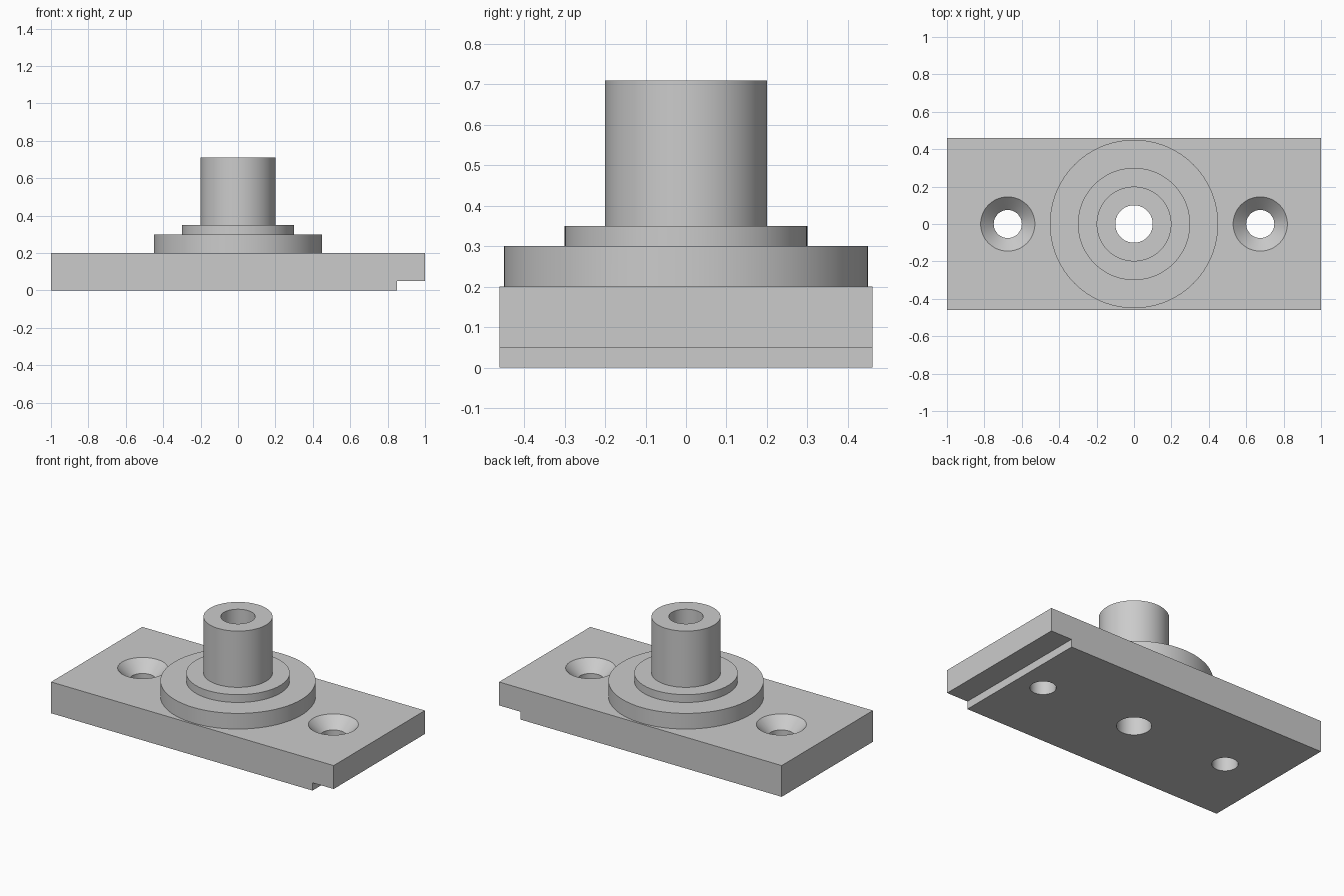
import bpy
import bmesh
import math

if "Cube" in bpy.data.objects:
    bpy.data.objects.remove(bpy.data.objects["Cube"], do_unlink=True)

HALF_DEPTH = 0.461
SCREW_X = 0.675

grey = bpy.data.materials.new("plain_grey")
grey.use_nodes = True
grey.diffuse_color = (0.6, 0.6, 0.6, 1)
grey.node_tree.nodes["Principled BSDF"].inputs["Base Color"].default_value = (0.6, 0.6, 0.6, 1)


def finish(name, bm):
    """Turn a bmesh into a named, coloured object."""
    bmesh.ops.remove_doubles(bm, verts=bm.verts, dist=1e-5)
    bmesh.ops.recalc_face_normals(bm, faces=bm.faces)
    mesh = bpy.data.meshes.new(name)
    bm.to_mesh(mesh)
    bm.free()
    mesh.materials.append(grey)
    obj = bpy.data.objects.new(name, mesh)
    bpy.context.collection.objects.link(obj)
    return obj


def extrude_profile(name, profile):
    """Extrude an (x, z) outline along y."""
    bm = bmesh.new()
    face = bm.faces.new([bm.verts.new((x, -HALF_DEPTH, z)) for x, z in profile])
    moved = bmesh.ops.extrude_face_region(bm, geom=[face])["geom"]
    verts = [g for g in moved if isinstance(g, bmesh.types.BMVert)]
    bmesh.ops.translate(bm, verts=verts, vec=(0, 2 * HALF_DEPTH, 0))
    return finish(name, bm)


def lathe(name, profile, x=0.0, steps=96):
    """Spin an (r, z) outline, starting and ending on the axis, about z."""
    bm = bmesh.new()
    verts = [bm.verts.new((r, 0, z)) for r, z in profile]
    edges = [bm.edges.new(pair) for pair in zip(verts, verts[1:])]
    bmesh.ops.spin(bm, geom=verts + edges, cent=(0, 0, 0), axis=(0, 0, 1),
                   angle=2 * math.pi, steps=steps, use_merge=True)
    bmesh.ops.translate(bm, verts=bm.verts, vec=(x, 0, 0))
    return finish(name, bm)


def combine(target, tool, operation):
    """Apply a boolean and discard the tool."""
    tool.hide_render = True
    mod = target.modifiers.new(tool.name, 'BOOLEAN')
    mod.operation = operation
    mod.solver = 'EXACT'
    mod.object = tool
    bpy.context.view_layer.objects.active = target
    bpy.ops.object.modifier_apply(modifier=mod.name)
    bpy.data.objects.remove(tool, do_unlink=True)


# Base plate with a step under its left end
plate = extrude_profile("mounting_plate", [
    (-1, 0), (0.85, 0), (0.85, 0.05), (1, 0.05), (1, 0.2), (-1, 0.2)])

# Stepped hub, sunk into the plate so both become one solid
hub = lathe("stepped_hub", [
    (0, 0.1), (0.45, 0.1), (0.45, 0.3), (0.3, 0.3), (0.3, 0.35),
    (0.2, 0.35), (0.2, 0.71), (0, 0.71)])
combine(plate, hub, 'UNION')

# Central bore through hub and plate
bore = lathe("bore_cutter", [(0, -0.1), (0.1, -0.1), (0.1, 0.9), (0, 0.9)])
combine(plate, bore, 'DIFFERENCE')

# Countersunk screw holes
for side in (-1, 1):
    hole = lathe("screw_hole_cutter", [
        (0, -0.1), (0.075, -0.1), (0.075, 0.13), (0.165, 0.22), (0, 0.22)],
        x=side * SCREW_X, steps=64)
    combine(plate, hole, 'DIFFERENCE')

# Smooth round walls, crisp edges
bpy.ops.object.select_all(action='DESELECT')
plate.select_set(True)
bpy.context.view_layer.objects.active = plate
bpy.ops.object.shade_smooth_by_angle(angle=math.radians(30))
